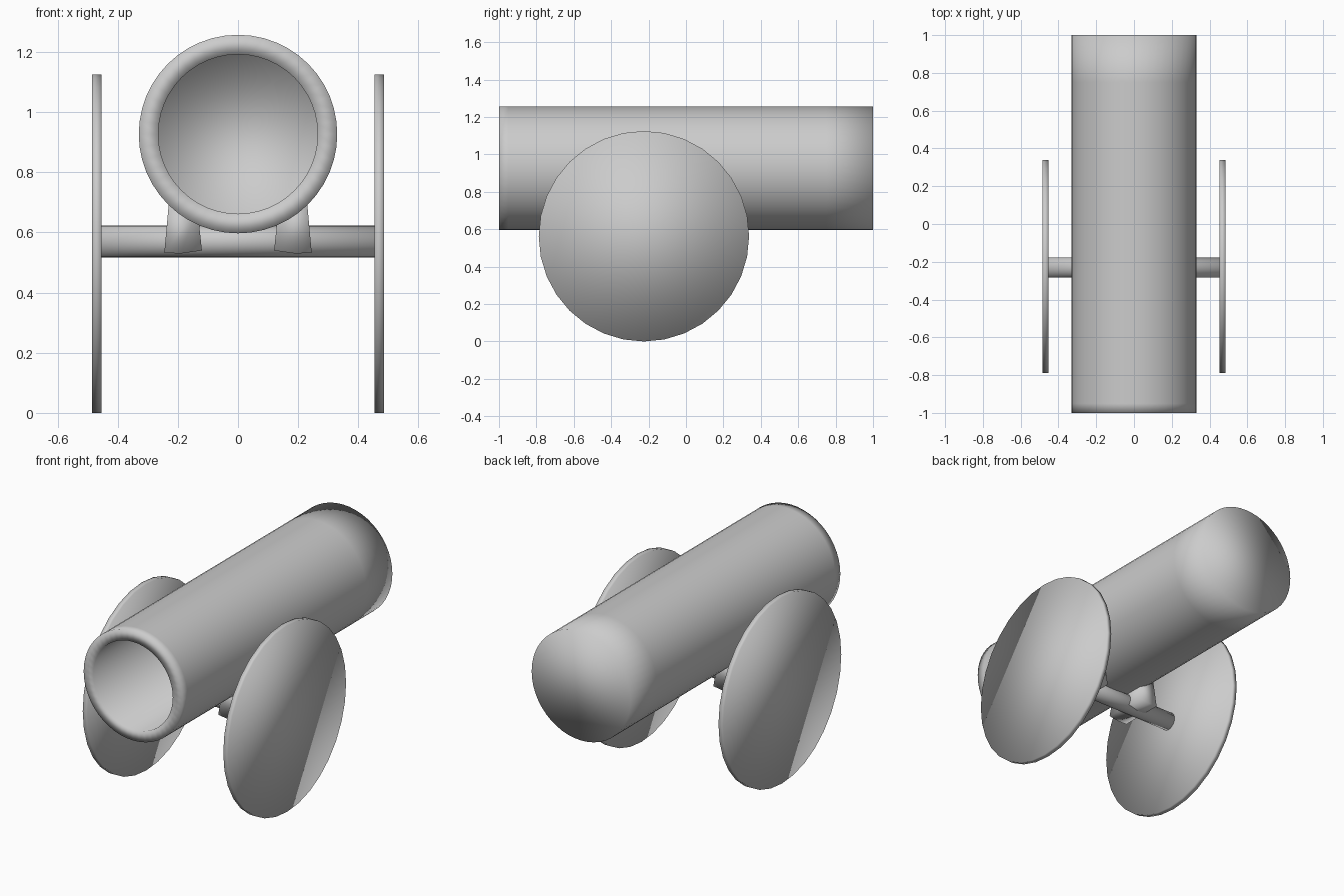
import bpy, bmesh, math

if "Cube" in bpy.data.objects:
    bpy.data.objects.remove(bpy.data.objects["Cube"])

SIDES = 32


def finish(name, bm, smooth=True):
    bmesh.ops.recalc_face_normals(bm, faces=bm.faces)
    mesh = bpy.data.meshes.new(name)
    bm.to_mesh(mesh)
    bm.free()
    for p in mesh.polygons:
        p.use_smooth = smooth
    obj = bpy.data.objects.new(name, mesh)
    bpy.context.collection.objects.link(obj)
    return obj


def lathe(name, axis, centre, profile, sides=SIDES):
    """Stack rings of (position along axis, radius), closing both ends."""
    bm = bmesh.new()
    rings = []
    for t, r in profile:
        ring = []
        for i in range(sides):
            a = 2 * math.pi * i / sides
            u, v = r * math.cos(a), r * math.sin(a)
            off = (t, u, v) if axis == 'X' else (u, t, v)
            ring.append(bm.verts.new([c + o for c, o in zip(centre, off)]))
        rings.append(ring)
    for r0, r1 in zip(rings, rings[1:]):
        for i in range(sides):
            j = (i + 1) % sides
            bm.faces.new((r0[i], r0[j], r1[j], r1[i]))
    bm.faces.new(rings[0])
    bm.faces.new(rings[-1])
    return finish(name, bm)


AXLE_Y, AXLE_Z = -0.225, 0.5625

# barrel: closed back, outer wall, muzzle rim, bore
lathe("barrel", 'Y', (0, 0, 0.927), [
    (1.0, 0.33), (0.75, 0.33), (-0.95, 0.33), (-1.0, 0.33),
    (-1.0, 0.265), (0.8, 0.265)], 48)

# axle
lathe("axle", 'X', (0, -0.231, 0.57), [(-0.465, 0.053), (0.465, 0.053)], 24)

for side, label in ((1, "right"), (-1, "left")):
    # solid disc wheel
    lathe(label + "_wheel", 'X', (side * 0.469, AXLE_Y, AXLE_Z),
          [(-0.016, 0.5625), (0.016, 0.5625)])

    # tapered bracket between axle and barrel
    bm = bmesh.new()
    section = [(0.12, 0.54), (0.19, 0.53), (0.245, 0.532), (0.228, 0.72), (0.135, 0.68)]
    ends = []
    for y_low, y_high in ((-0.36, -0.345), (-0.09, -0.105)):
        ends.append([bm.verts.new((side * x, y_low if z < 0.6 else y_high, z))
                     for x, z in section])
    n = len(section)
    for i in range(n):
        j = (i + 1) % n
        bm.faces.new((ends[0][i], ends[0][j], ends[1][j], ends[1][i]))
    for e in ends:
        bm.faces.new(e)
    finish(label + "_bracket", bm)
